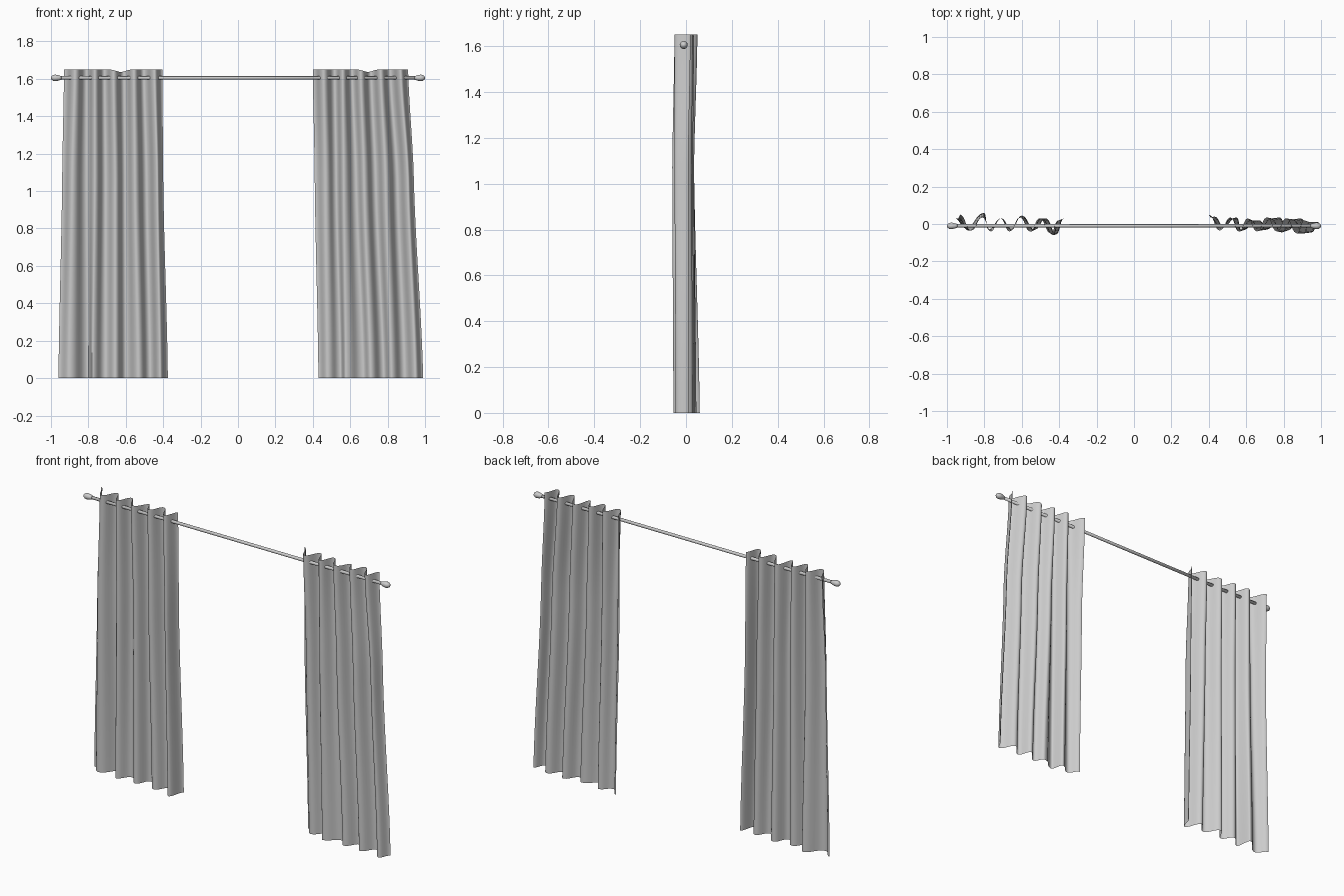
import bpy, bmesh, math

if "Cube" in bpy.data.objects:
    bpy.data.objects.remove(bpy.data.objects["Cube"])

TOP_Z, ROD_Y, ROD_Z = 1.65, -0.01, 1.605


def wave(points, n=8):
    """Smooth fold line through alternating front/back turning points."""
    line = []
    for (x0, y0), (x1, y1) in zip(points, points[1:]):
        for i in range(n):
            t = i / n
            s = t * t * (3 - 2 * t)
            s = 0.25 * t + 0.75 * s * s * (3 - 2 * s)
            line.append((x0 + (x1 - x0) * t, y0 + (y1 - y0) * s))
    line.append(points[-1])
    return line


def curtain(name, top, middle, bottom, rows=20):
    a, m, b = wave(top), wave(middle), wave(bottom)
    count = len(a)
    bm = bmesh.new()
    grid = []
    for r in range(rows + 1):
        d = r / rows
        # quadratic-like blend through the three fold lines
        if d < 0.35:
            p, q, t = a, m, d / 0.35
        else:
            p, q, t = m, b, (d - 0.35) / 0.65
        s = 0.5 * t + 0.5 * t * t * (3 - 2 * t)
        row = []
        for i in range(count):
            u = i / (count - 1)
            x = p[i][0] + (q[i][0] - p[i][0]) * s
            y = p[i][1] + (q[i][1] - p[i][1]) * s
            sag = 0.013 * math.exp(-((u - 0.57) / 0.06) ** 2)
            row.append(bm.verts.new((x, y, (TOP_Z - sag) * (1 - d))))
        grid.append(row)
    for r in range(rows):
        for i in range(count - 1):
            bm.faces.new((grid[r + 1][i], grid[r + 1][i + 1], grid[r][i + 1], grid[r][i]))
    finish(name, bm)


def finish(name, bm):
    mesh = bpy.data.meshes.new(name)
    bm.to_mesh(mesh)
    bm.free()
    ob = bpy.data.objects.new(name, mesh)
    bpy.context.collection.objects.link(ob)
    for poly in mesh.polygons:
        poly.use_smooth = True


def lathe(name, profile, sides=16):
    """Revolve (x, radius) pairs around the rod axis."""
    bm = bmesh.new()
    rings = []
    for x, rad in profile:
        rings.append([bm.verts.new((x, ROD_Y + rad * math.cos(2 * math.pi * k / sides),
                                    ROD_Z + rad * math.sin(2 * math.pi * k / sides)))
                      for k in range(sides)])
    for p, q in zip(rings, rings[1:]):
        for k in range(sides):
            j = (k + 1) % sides
            bm.faces.new((p[k], p[j], q[j], q[k]))
    bm.faces.new(rings[0])
    bm.faces.new(rings[-1])
    bmesh.ops.recalc_face_normals(bm, faces=bm.faces)
    finish(name, bm)


# Rod and rounded finials
lathe("curtain_rod", [(-0.955, 0.009), (0.955, 0.009)])
for side, name in ((-1, "left_finial"), (1, "right_finial")):
    lathe(name, [(side * x, r) for x, r in (
        (0.945, 0.010), (0.955, 0.013), (0.966, 0.016), (0.978, 0.0175),
        (0.988, 0.0155), (0.996, 0.010), (1.0, 0.003))])

# Turning points of the folds along the heading, shared by both curtains
heading = [(0, .05), (.06, -.035), (.12, .035), (.165, -.04), (.215, .03),
           (.265, -.04), (.32, .035), (.375, -.04), (.425, .03), (.485, -.05), (.525, .02)]

# Left curtain
curtain("left_curtain",
        [(x - .93, y) for x, y in heading],
        [(-.94, .03), (-.885, -.035), (-.81, .035), (-.765, -.035), (-.71, .03),
         (-.655, -.03), (-.605, .035), (-.55, -.04), (-.49, .03), (-.43, -.06), (-.40, .02)],
        [(-.96, .03), (-.90, -.02), (-.80, .06), (-.78, -.03), (-.71, .03),
         (-.655, -.025), (-.60, .045), (-.53, -.03), (-.47, .03), (-.415, -.055), (-.375, .03)])

# Right curtain, its lower part drifting outward
curtain("right_curtain",
        [(.40 + x * .97, y) for x, y in heading],
        [(.41, .035), (.47, -.02), (.525, .03), (.565, -.04), (.63, .02),
         (.675, -.035), (.735, .03), (.79, -.045), (.85, .025), (.91, -.05), (.94, .01)],
        [(.43, .04), (.48, -.01), (.55, .035), (.575, -.035), (.67, .02),
         (.71, -.03), (.78, .035), (.82, -.035), (.89, .03), (.95, -.045), (.99, .01)])
